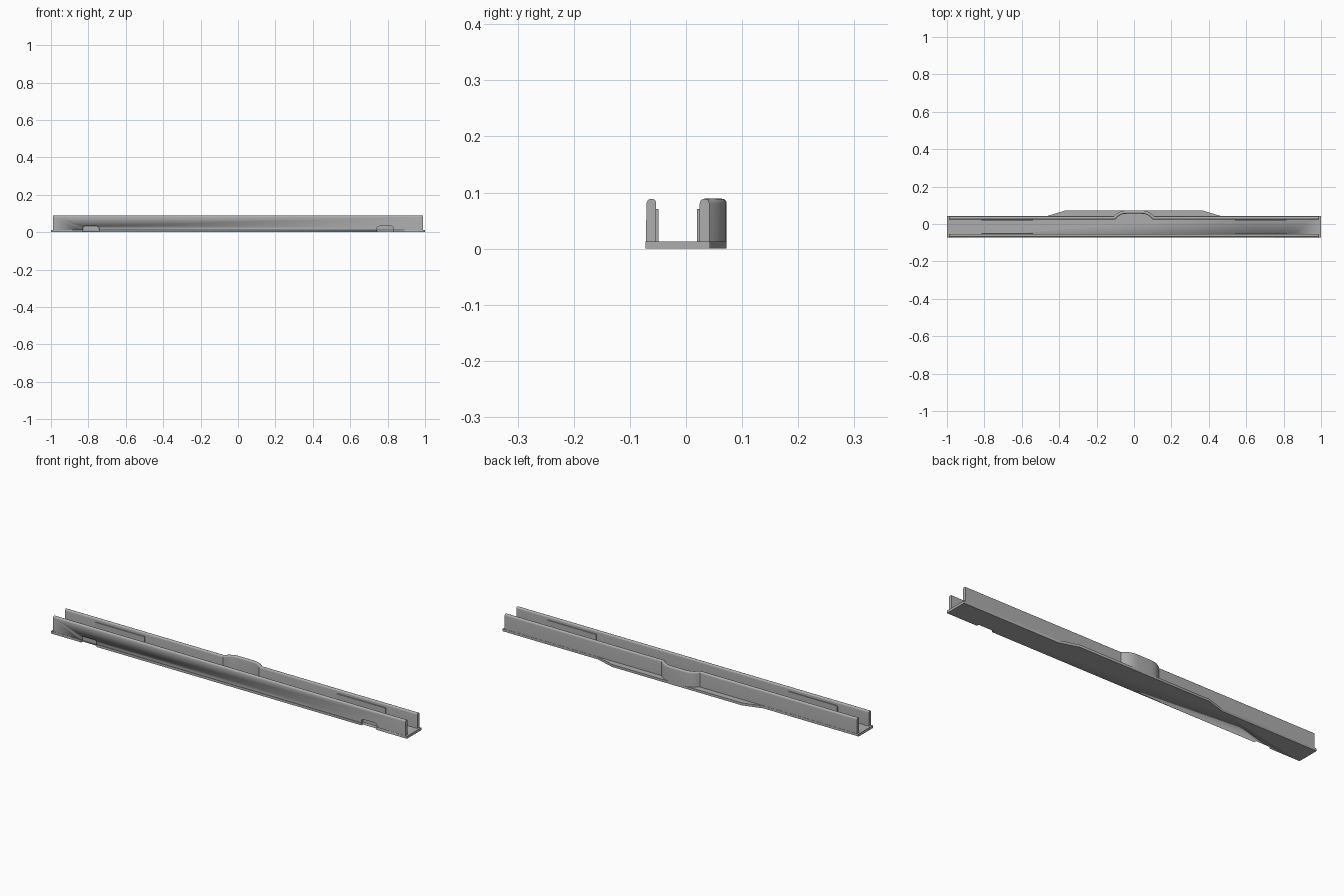
import bpy, bmesh, math
from mathutils import Vector

if "Cube" in bpy.data.objects:
    bpy.data.objects.remove(bpy.data.objects["Cube"])

grey = bpy.data.materials.new("plain_grey")
grey.diffuse_color = (0.42, 0.42, 0.42, 1)
grey.use_nodes = True
grey.node_tree.nodes["Principled BSDF"].inputs["Base Color"].default_value = grey.diffuse_color


def finish(bm, name, smooth=True):
    bmesh.ops.recalc_face_normals(bm, faces=bm.faces)
    me = bpy.data.meshes.new(name)
    bm.to_mesh(me)
    bm.free()
    ob = bpy.data.objects.new(name, me)
    bpy.context.collection.objects.link(ob)
    me.materials.append(grey)
    if smooth:
        bpy.ops.object.select_all(action='DESELECT')
        bpy.context.view_layer.objects.active = ob
        ob.select_set(True)
        bpy.ops.object.shade_smooth_by_angle(angle=math.radians(32))
    return ob


def extrude(name, pts, vec):
    """Extrude a closed outline along vec."""
    bm = bmesh.new()
    f = bm.faces.new([bm.verts.new(p) for p in pts])
    r = bmesh.ops.extrude_face_region(bm, geom=[f])
    bmesh.ops.translate(bm, vec=vec, verts=[v for v in r["geom"] if isinstance(v, bmesh.types.BMVert)])
    return finish(bm, name)


def wall(name, path, half, lean):
    """Sweep a round-topped wall section along a path in plan."""
    top, bot = 0.089, 0.005
    section = [(-half, bot)]
    for i in range(13):
        a = math.pi * (1 - i / 12)
        section.append((half * math.cos(a), top - half + half * math.sin(a)))
    section.append((half, bot))
    bm = bmesh.new()
    rings = []
    for i, p in enumerate(path):
        p = Vector(p)
        d0 = (p - Vector(path[i - 1])).normalized() if i else None
        d1 = (Vector(path[i + 1]) - p).normalized() if i < len(path) - 1 else None
        d0, d1 = d0 or d1, d1 or d0
        t = (d0 + d1).normalized()
        n = Vector((-t.y, t.x)) / max(0.5, t.dot(d0))
        rings.append([bm.verts.new((p.x + n.x * o, p.y + n.y * o + lean * z / top, z))
                      for o, z in section])
    k = len(section)
    for a, b in zip(rings, rings[1:]):
        for j in range(k):
            bm.faces.new((a[j], a[(j + 1) % k], b[(j + 1) % k], b[j]))
    bm.faces.new(rings[0])
    bm.faces.new(rings[-1])
    return finish(bm, name)


# base plate with the wider middle at the back
half_plan = [(1.0, -0.0725), (1.0, 0.0425), (0.465, 0.0425), (0.365, 0.0725)]
plan = half_plan + [(-x, y) for x, y in reversed(half_plan)]
base = extrude("base_plate", [(x, y, 0) for x, y in plan], (0, 0, 0.0125))

# front wall, straight and leaning slightly inward
front = wall("front_wall", [(-0.99, -0.0635), (0.99, -0.0635)], 0.0085, 0.002)

# back wall with the outward bulge in the middle
side = [(0.99, 0.033), (0.104, 0.033), (0.094, 0.043), (0.083, 0.052), (0.070, 0.0585),
        (0.055, 0.0625), (0.035, 0.064)]
wall("back_wall", [(-x, y) for x, y in side] + list(reversed(side)), 0.0085, 0)

# thin grip pads on the inner sides of both walls
for s, label in ((-1, "left"), (1, "right")):
    for y0, y1, where in ((-0.060, -0.049, "front"), (0.0195, 0.030, "back")):
        x0, x1 = 0.54 * s, 0.815 * s
        extrude(f"{where}_pad_{label}",
                [(x0, y0, 0.006), (x1, y0, 0.006), (x1, y0, 0.071), (x0, y0, 0.071)],
                (0, y1 - y0, 0))

# shallow notches with rounded corners in the lower front edge
for s in (-1, 1):
    cx, w, h, r = 0.787 * s, 0.043, 0.032, 0.010
    pts = [(cx + w, -0.1, -0.02)]
    for sx, start in ((1, 0), (-1, 90)):
        for i in range(5):
            a = math.radians(start + 90 * i / 4)
            pts.append((cx + sx * (w - r) + r * math.cos(a), -0.1, h - r + r * math.sin(a)))
    pts.append((cx - w, -0.1, -0.02))
    cutter = extrude("notch_cutter", pts, (0, 0.039, 0))
    cutter.hide_render = True
    for ob in (base, front):
        m = ob.modifiers.new("notch", 'BOOLEAN')
        m.operation, m.solver, m.object = 'DIFFERENCE', 'EXACT', cutter
        bpy.context.view_layer.objects.active = ob
        bpy.ops.object.modifier_apply(modifier=m.name)
    bpy.data.objects.remove(cutter)
